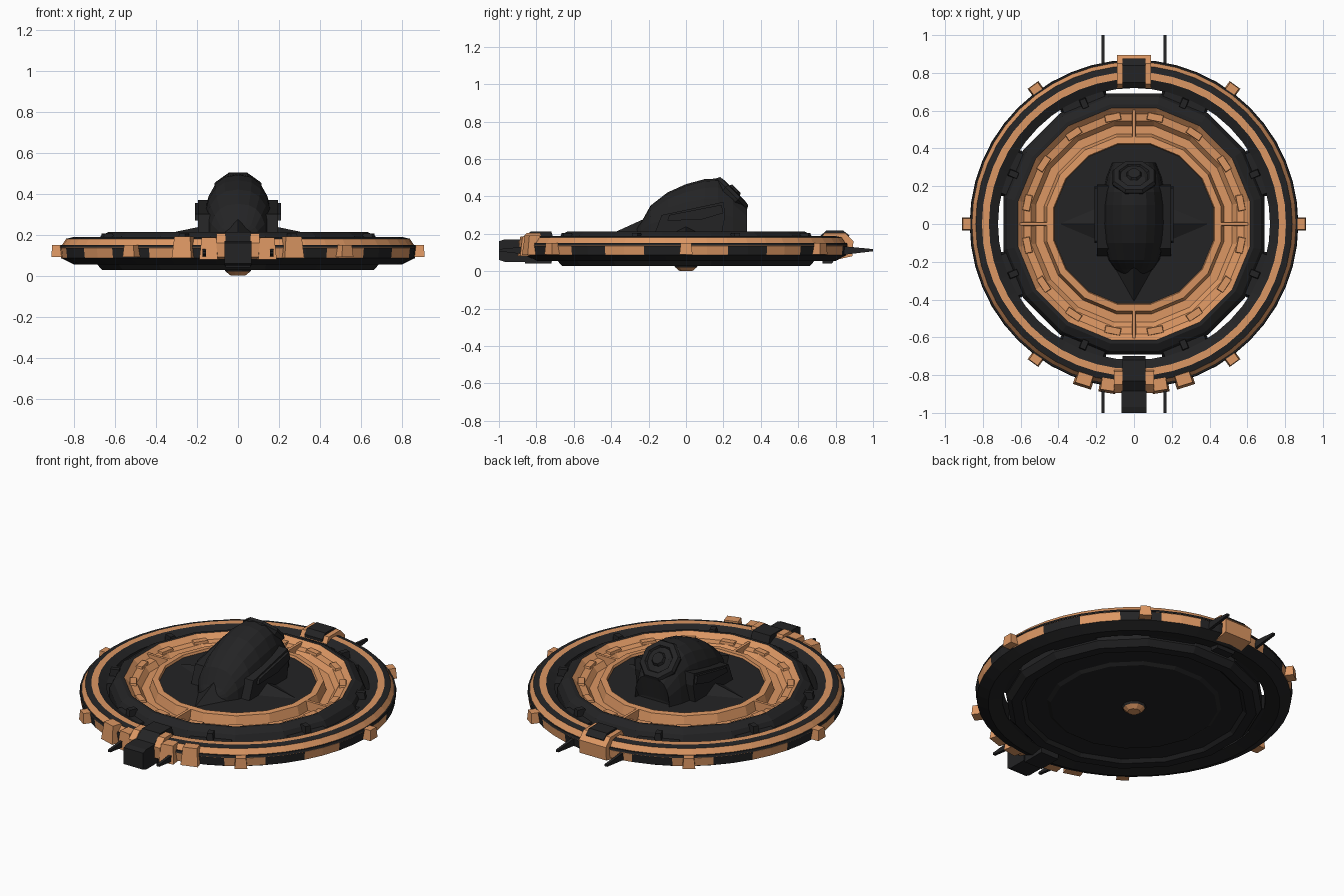
import bpy, bmesh, math
from mathutils import Matrix, Vector

if "Cube" in bpy.data.objects:
    bpy.data.objects.remove(bpy.data.objects["Cube"])


def material(name, col):
    m = bpy.data.materials.new(name)
    m.diffuse_color = (*col, 1)
    m.use_nodes = True
    m.node_tree.nodes["Principled BSDF"].inputs["Base Color"].default_value = m.diffuse_color
    return m


DARK = material("charcoal", (0.017, 0.017, 0.018))
COPPER = material("copper", (0.72, 0.31, 0.125))
D, C = 0, 1


def finish(name, bm):
    bmesh.ops.recalc_face_normals(bm, faces=bm.faces)
    me = bpy.data.meshes.new(name)
    bm.to_mesh(me)
    bm.free()
    me.materials.append(DARK)
    me.materials.append(COPPER)
    ob = bpy.data.objects.new(name, me)
    bpy.context.collection.objects.link(ob)
    return ob


def lathe(name, prof, segs, closed=True, rule=None, turn=0.0):
    """Spin (r, z, colour) points; the colour belongs to the band after the point."""
    bm = bmesh.new()
    rings = []
    for r, z, _ in prof:
        if r == 0:
            rings.append([bm.verts.new((0, 0, z))] * segs)
        else:
            rings.append([bm.verts.new((r * math.cos(turn + 2 * math.pi * i / segs),
                                        r * math.sin(turn + 2 * math.pi * i / segs), z))
                          for i in range(segs)])
    n = len(prof)
    for k in range(n if closed else n - 1):
        a, b = rings[k], rings[(k + 1) % n]
        for i in range(segs):
            j = (i + 1) % segs
            vs = list(dict.fromkeys((a[i], a[j], b[j], b[i])))
            f = bm.faces.new(vs)
            f.material_index = rule(k, i, prof[k][2]) if rule else prof[k][2]
    return finish(name, bm)


def block(name, lo, hi, mat, top=(1, 1), angle=0.0, pivot_r=0.0):
    """Box from lo to hi, top scaled; optionally pushed out and turned round z."""
    bm = bmesh.new()
    bmesh.ops.create_cube(bm, size=1)
    lo, hi = Vector(lo), Vector(hi)
    mid, size = (lo + hi) / 2, hi - lo
    for v in bm.verts:
        s = top if v.co.z > 0 else (1, 1)
        v.co = Vector((v.co.x * size.x * s[0], v.co.y * size.y * s[1], v.co.z * size.z)) + mid
        v.co.x += pivot_r
    bm.transform(Matrix.Rotation(angle, 4, 'Z'))
    for f in bm.faces:
        f.material_index = mat
    return finish(name, bm)


def prism(name, outline, x0, x1, mat):
    """Extrude a (y, z) outline from x0 to x1."""
    bm = bmesh.new()
    a = [bm.verts.new((x0, y, z)) for y, z in outline]
    b = [bm.verts.new((x1, y, z)) for y, z in outline]
    n = len(a)
    bm.faces.new(a)
    bm.faces.new(b)
    for i in range(n):
        bm.faces.new((a[i], a[(i + 1) % n], b[(i + 1) % n], b[i]))
    for f in bm.faces:
        f.material_index = mat
    return finish(name, bm)


# Outer ring with copper stripes on top and a patched rim
def rim_rule(k, i, col):
    if k == 5:
        return C if i % 4 in (0, 1) else D
    return col


lathe("outer_ring", [(0.72, 0.07, D), (0.72, 0.165, D), (0.768, 0.188, C), (0.805, 0.188, D),
                     (0.838, 0.18, C), (0.868, 0.135, C), (0.862, 0.085, D), (0.80, 0.055, D)],
      48, rule=rim_rule)
lathe("rim_groove", [(0.855, 0.150, D), (0.866, 0.150, D), (0.870, 0.137, D), (0.855, 0.137, D)], 48)

# Inner hull: dark shoulder, copper trough, central deck
T = math.pi / 16
lathe("hull", [(0, 0.032, D), (0.46, 0.032, D), (0.48, 0.045, D), (0.60, 0.045, D), (0.62, 0.027, D),
               (0.675, 0.027, D), (0.705, 0.06, D), (0.705, 0.15, D), (0.685, 0.19, D),
               (0.645, 0.213, D), (0.625, 0.213, C), (0.595, 0.185, C), (0.555, 0.18, C),
               (0.53, 0.15, C), (0.485, 0.15, C), (0.47, 0.205, C), (0.435, 0.208, C),
               (0.43, 0.195, D), (0, 0.195, D)], 16, closed=False, turn=T)
lathe("belly_hub", [(0, 0.0, C), (0.035, 0.0, C), (0.06, 0.02, D), (0.07, 0.035, D)], 10, closed=False)

# Struts that tie the hull to the ring, and trough ribs
for i in range(8):
    a = math.radians(22.5 + 45 * i)
    block("ring_strut", (-0.05, -0.13, 0.07), (0.05, 0.13, 0.165), D, (1, 0.9), a, 0.70)
    block("shoulder_clip", (-0.03, -0.02, 0.15), (0.03, 0.02, 0.205), D, (0.8, 0.8), a, 0.69)
for i in range(4):
    block("trough_rib", (-0.08, -0.012, 0.14), (0.08, 0.012, 0.205), C, (1, 0.7), i * math.pi / 2, 0.53)
for i in range(16):
    block("trough_panel", (-0.025, -0.05, 0.15), (0.025, 0.05, 0.195), C, (0.7, 0.8),
          2 * T * (i + 0.5), 0.575)

# Rim lugs
for deg in (0, 180, 54, 126, -54, -126):
    block("rim_lug", (-0.045, -0.035, 0.09), (0.03, 0.035, 0.15), C, (0.9, 0.8), math.radians(deg), 0.88)

# Rear bracket
prism("rear_bracket", [(0.72, 0.17), (0.74, 0.205), (0.85, 0.205), (0.895, 0.16), (0.89, 0.08), (0.80, 0.06)],
      -0.09, 0.09, C)
prism("rear_bracket_cap", [(0.73, 0.04), (0.72, 0.19), (0.75, 0.217), (0.84, 0.217), (0.875, 0.19), (0.78, 0.04)],
      -0.06, 0.06, D)

# Front docking block with its clamps
prism("front_port", [(-1.0, 0.06), (-1.0, 0.16), (-0.97, 0.17), (-0.86, 0.17), (-0.86, 0.05), (-0.97, 0.05)],
      -0.065, 0.065, D)
prism("front_port_cap", [(-0.70, 0.15), (-0.72, 0.212), (-0.83, 0.212), (-0.885, 0.17), (-0.86, 0.04), (-0.72, 0.04)],
      -0.06, 0.06, D)
for s in (-1, 1):
    prism("inner_clamp", [(-0.76, 0.15), (-0.78, 0.205), (-0.85, 0.205), (-0.895, 0.16), (-0.89, 0.09), (-0.80, 0.07)],
          s * 0.062, s * 0.105, C)
    block("clamp_foot", (-0.05, -0.045, 0.08), (0.04, 0.045, 0.185), C, (0.7, 0.8),
          -math.pi / 2 + s * 0.16, 0.865)
    block("outer_clamp", (-0.05, -0.05, 0.085), (0.035, 0.05, 0.19), C, (0.7, 0.8),
          -math.pi / 2 + s * 0.31, 0.87)
    # Antennas
    for e in (-1, 1):
        prism("antenna", [(e * 0.82, 0.085), (e * 0.82, 0.135), (e * 1.0, 0.118), (e * 1.0, 0.106)],
              s * 0.155, s * 0.172, D)

# Cockpit pod lofted along y: (y, half width, top)
bm = bmesh.new()
N, rings = 10, []
for y, w, top in [(-0.27, 0.05, 0.225), (-0.24, 0.10, 0.26), (-0.19, 0.135, 0.35), (-0.10, 0.16, 0.42),
                  (0.0, 0.17, 0.465), (0.10, 0.17, 0.492), (0.17, 0.162, 0.495), (0.25, 0.145, 0.45),
                  (0.325, 0.115, 0.35), (0.30, 0.11, 0.21)]:
    ring = []
    for i in range(N + 1):
        a = math.pi * i / N
        c = math.cos(a)
        ring.append(bm.verts.new((w * math.copysign(abs(c) ** 0.8, c), y,
                                  0.19 + (top - 0.19) * math.sin(a) ** 0.8)))
    rings.append(ring)
for a, b in zip(rings, rings[1:]):
    for i in range(N):
        bm.faces.new((a[i], a[i + 1], b[i + 1], b[i]))
bm.faces.new(rings[0])
bm.faces.new(rings[-1])
finish("cockpit_pod", bm)

# Pointed prow and side fins lying on the deck
def spike(name, tip, left, right, ridge):
    b = bmesh.new()
    v = [b.verts.new(p) for p in (tip, left, right, ridge)]
    for q in ((0, 1, 3), (0, 3, 2), (1, 2, 3), (0, 2, 1)):
        b.faces.new([v[k] for k in q])
    finish(name, b)


spike("prow", (0, -0.41, 0.195), (-0.125, -0.20, 0.19), (0.125, -0.20, 0.19), (0, -0.20, 0.29))
for s in (-1, 1):
    spike("side_fin", (s * 0.39, 0, 0.196), (s * 0.18, -0.10, 0.19), (s * 0.18, 0.10, 0.19), (s * 0.18, 0, 0.24))
    # Side pods
    prism("side_pod", [(-0.17, 0.195), (-0.13, 0.30), (0.20, 0.37), (0.21, 0.30), (0.19, 0.195)],
          s * 0.12, s * 0.195, D)
    prism("side_pod_rail", [(-0.10, 0.27), (-0.09, 0.30), (0.19, 0.355), (0.20, 0.31), (0.08, 0.275)],
          s * 0.19, s * 0.21, D)

# Tilted rear hatch on the pod
hatch = lathe("rear_hatch", [(0.10, -0.06, D), (0.125, 0.0, D), (0.115, 0.018, D), (0.085, 0.022, D),
                             (0.075, 0.008, D), (0.05, 0.008, D), (0.035, 0.035, D), (0, 0.035, D)],
              8, closed=False, turn=math.pi / 8)
hatch.matrix_world = Matrix.Translation((0, 0.245, 0.415)) @ Matrix.Rotation(math.radians(-45), 4, 'X')
